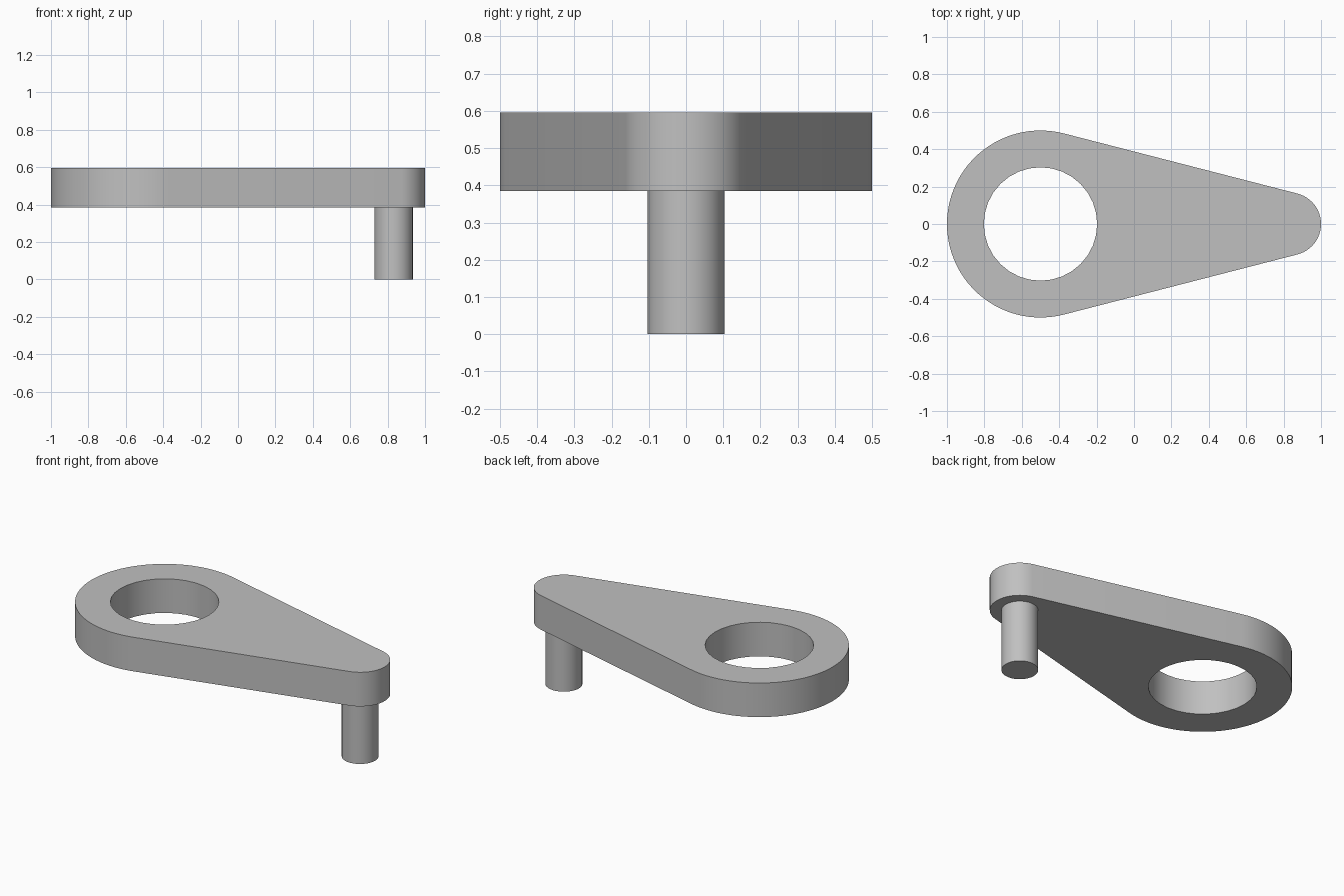
import bpy, bmesh
from math import sin, cos, pi, asin, radians

cube = bpy.data.objects.get("Cube")
if cube:
    bpy.data.objects.remove(cube, do_unlink=True)

BIG_X, BIG_R, HOLE_R = -0.5, 0.5, 0.303
TIP_X, TIP_R, PIN_R = 0.832, 0.168, 0.103
BOTTOM, TOP = 0.385, 0.595

grey = bpy.data.materials.new("plain grey")
grey.use_nodes = True
colour = (0.53, 0.53, 0.53, 1)
grey.diffuse_color = colour
grey.node_tree.nodes["Principled BSDF"].inputs["Base Color"].default_value = colour


def arc(cx, r, start, end, steps):
    return [(cx + r * cos(start + (end - start) * i / steps),
             r * sin(start + (end - start) * i / steps)) for i in range(steps + 1)]


def add_loop(bm, points, z):
    verts = [bm.verts.new((x, y, z)) for x, y in points]
    return [bm.edges.new((v, verts[i - 1])) for i, v in enumerate(verts)]


def finish(bm, name):
    bmesh.ops.recalc_face_normals(bm, faces=bm.faces[:])
    mesh = bpy.data.meshes.new(name)
    bm.to_mesh(mesh)
    bm.free()
    mesh.materials.append(grey)
    obj = bpy.data.objects.new(name, mesh)
    bpy.context.collection.objects.link(obj)
    bpy.ops.object.select_all(action='DESELECT')
    obj.select_set(True)
    bpy.context.view_layer.objects.active = obj
    bpy.ops.object.shade_smooth_by_angle(angle=radians(30))


def extruded(name, loops, bottom, top):
    bm = bmesh.new()
    edges = [e for points in loops for e in add_loop(bm, points, bottom)]
    bmesh.ops.triangle_fill(bm, edges=edges, use_beauty=True, normal=(0, 0, 1))
    result = bmesh.ops.extrude_face_region(bm, geom=bm.faces[:], use_keep_orig=True)
    moved = [g for g in result["geom"] if isinstance(g, bmesh.types.BMVert)]
    bmesh.ops.translate(bm, verts=moved, vec=(0, 0, top - bottom))
    finish(bm, name)


# Arm plate: two arcs joined by tangent lines, with a round bore
tangent = pi / 2 - asin((BIG_R - TIP_R) / (TIP_X - BIG_X))
outline = (arc(BIG_X, BIG_R, tangent, 2 * pi - tangent, 48)
           + arc(TIP_X, TIP_R, -tangent, tangent, 24))
bore = arc(BIG_X, HOLE_R, 0, 2 * pi, 32)[:-1]
extruded("arm_plate", [outline, bore], BOTTOM, TOP)

# Pin hanging under the narrow end
extruded("pin", [arc(TIP_X, PIN_R, 0, 2 * pi, 32)[:-1]], 0, BOTTOM)
